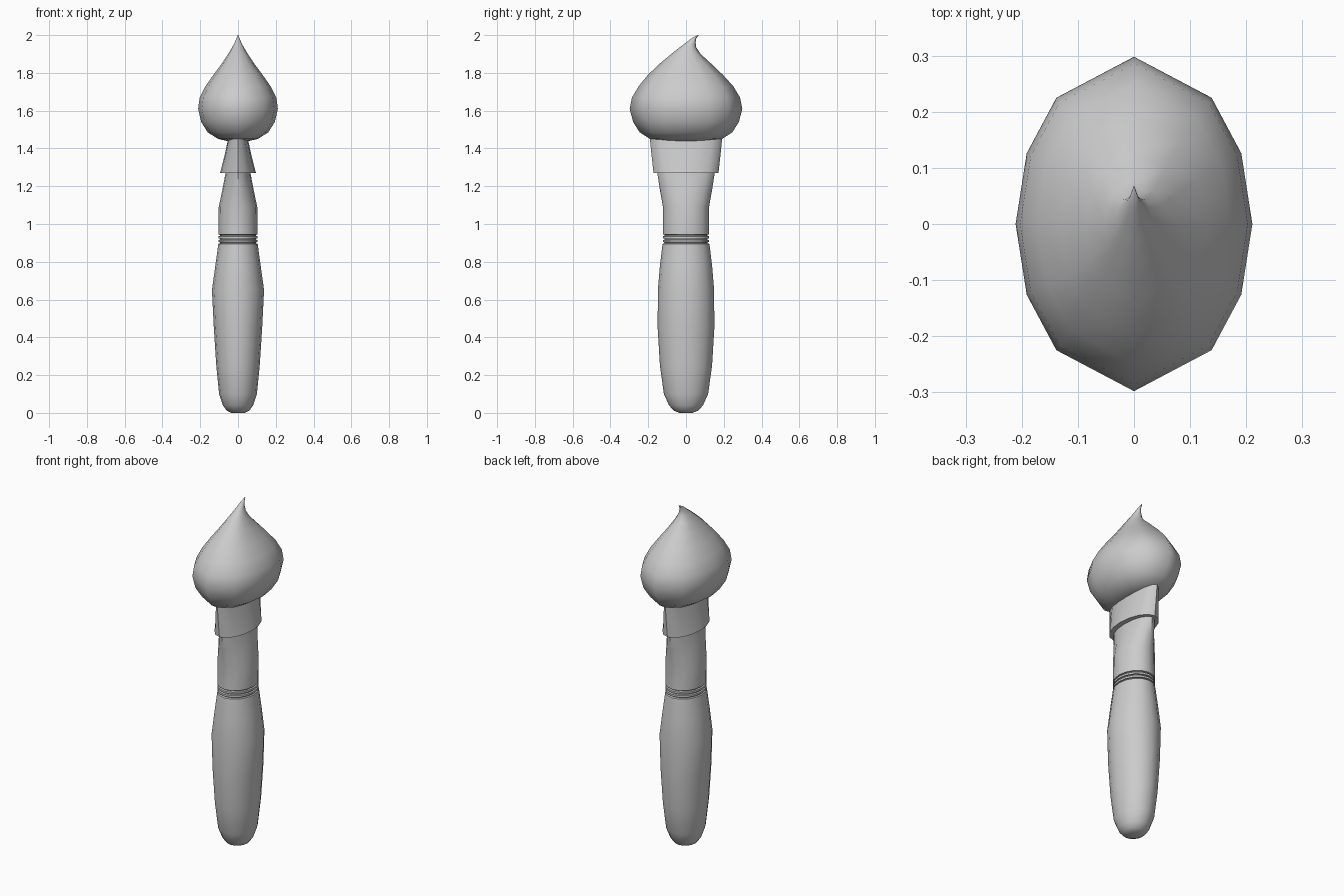
import bpy, bmesh, math


def ellipse_angles(n):
    return [2 * math.pi * i / n for i in range(n)]


def loft(name, rows, angles, angle_limit=40):
    """Skin elliptical rings given as (z, half_x, half_y, centre_y), bottom to top."""
    bm = bmesh.new()
    rings = []
    for z, rx, ry, cy in rows:
        rings.append([bm.verts.new((rx * math.cos(a), cy + ry * math.sin(a), z)) for a in angles])
    n = len(angles)
    for lo, hi in zip(rings, rings[1:]):
        for i in range(n):
            j = (i + 1) % n
            bm.faces.new((lo[i], lo[j], hi[j], hi[i]))
    bm.faces.new(rings[0][::-1])
    bm.faces.new(rings[-1])
    bmesh.ops.recalc_face_normals(bm, faces=bm.faces)
    mesh = bpy.data.meshes.new(name)
    bm.to_mesh(mesh)
    bm.free()
    obj = bpy.data.objects.new(name, mesh)
    bpy.context.collection.objects.link(obj)
    bpy.ops.object.select_all(action='DESELECT')
    obj.select_set(True)
    bpy.context.view_layer.objects.active = obj
    bpy.ops.object.shade_smooth_by_angle(angle=math.radians(angle_limit))
    return obj


round16 = ellipse_angles(16)
# Bristle section: twelve sides, unevenly spaced towards the narrow sides
quarter = [0, 25, 49]
bristle_angles = [math.radians(d) for d in
                  quarter + [90] + [180 - d for d in quarter[:0:-1]]
                  + [180 + d for d in quarter] + [270] + [360 - d for d in quarter[:0:-1]]]

# Handle: rounded butt, swollen grip, grooves at the waist, flattening neck
handle = [(0.0, 0.035, 0.035, 0), (0.012, 0.06, 0.065, 0), (0.04, 0.08, 0.09, 0),
          (0.10, 0.10, 0.117, 0), (0.25, 0.115, 0.138, 0), (0.45, 0.128, 0.15, 0),
          (0.65, 0.138, 0.149, 0), (0.78, 0.12, 0.138, 0), (0.895, 0.104, 0.124, 0)]
for z in (0.897, 0.917, 0.937):
    handle += [(z, 0.096, 0.113, 0), (z + 0.006, 0.096, 0.113, 0),
               (z + 0.007, 0.104, 0.123, 0), (z + 0.018, 0.104, 0.123, 0)]
handle += [(1.09, 0.102, 0.122, 0), (1.18, 0.083, 0.138, 0),
           (1.27, 0.066, 0.152, 0), (1.40, 0.045, 0.165, 0)]
loft("handle", handle, round16)

# Ferrule: collar pinched flat towards the bristles
loft("ferrule", [(1.27, 0.095, 0.172, 0), (1.36, 0.072, 0.182, 0),
                 (1.47, 0.048, 0.193, 0)], round16)

# Bristles: teardrop with a tip bent towards the back
loft("bristles", [
    (1.44, 0.06, 0.10, 0), (1.45, 0.105, 0.19, 0), (1.485, 0.16, 0.245, 0),
    (1.54, 0.195, 0.28, 0), (1.61, 0.211, 0.298, 0), (1.67, 0.203, 0.286, 0),
    (1.73, 0.172, 0.25, 0), (1.79, 0.13, 0.198, -0.003), (1.85, 0.085, 0.135, -0.003),
    (1.90, 0.052, 0.078, 0), (1.935, 0.031, 0.044, 0.01), (1.962, 0.017, 0.024, 0.027),
    (1.982, 0.009, 0.013, 0.041), (2.0, 0.001, 0.003, 0.065)], bristle_angles, 60)
